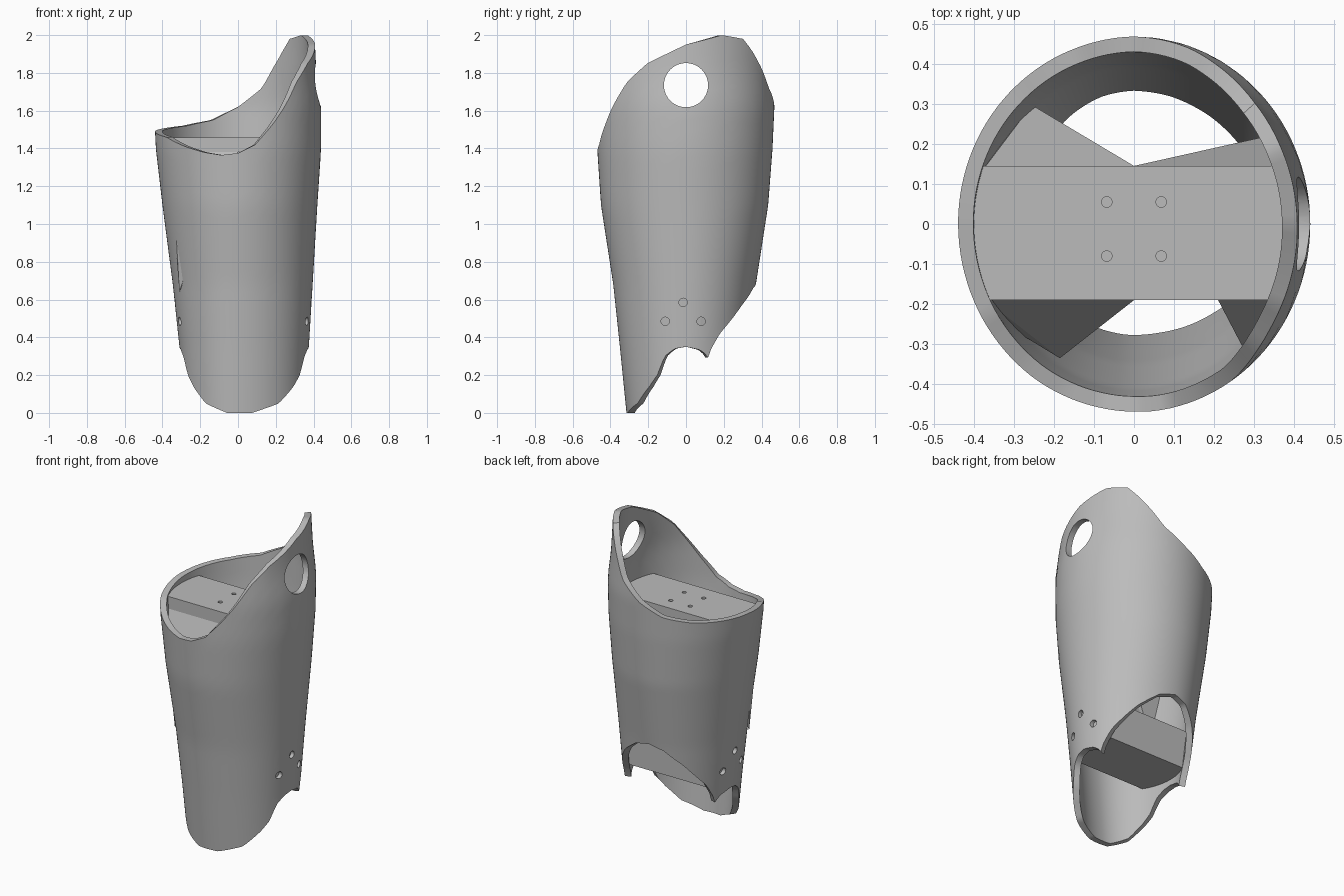
import bpy, bmesh
from math import sin, cos, pi, sqrt, degrees, asin
from mathutils import Matrix, Vector

cube = bpy.data.objects.get("Cube")
if cube:
    bpy.data.objects.remove(cube, do_unlink=True)

grey = bpy.data.materials.new("plain_grey")
grey.use_nodes = True
tone = (0.5, 0.5, 0.5, 1)
grey.diffuse_color = tone
grey.node_tree.nodes["Principled BSDF"].inputs["Base Color"].default_value = tone

THICK = 0.038
# Half widths of the body: height, +x, -x, front, back
PROFILE = [
    (0.0, .355, .28, .315, .30), (.35, .375, .31, .35, .33),
    (.68, .395, .345, .385, .37), (1.1, .42, .40, .45, .435),
    (1.4, .44, .435, .47, .458), (1.62, .44, .445, .47, .468),
    (1.8, .415, .445, .455, .46), (2.0, .405, .445, .44, .45)]
# Rim heights by angle in degrees
TOP = [(-180, 1.49), (-150, 1.46), (-130, 1.41), (-115, 1.38), (-102, 1.365),
       (-90, 1.375), (-78, 1.42), (-65, 1.53), (-53, 1.65), (-43, 1.75),
       (-27, 1.85), (0, 1.95), (25, 2.0), (42, 1.98), (50, 1.92), (60, 1.83),
       (71, 1.72), (90, 1.62), (109, 1.55), (132, 1.52), (180, 1.49)]
BOTTOM = [(-90, 0), (-78, 0), (-53, .05), (-36, .14), (-27, .2), (-19, .3),
          (-10, .34), (0, .35), (12, .335), (17, .32), (22, .285), (24, .34),
          (32, .42), (56, .57), (75, .66), (90, .685)]


def interp(table, key, col=1):
    for lo, hi in zip(table, table[1:]):
        if key <= hi[0]:
            f = max(0, (key - lo[0]) / (hi[0] - lo[0]))
            return lo[col] + f * (hi[col] - lo[col])
    return table[-1][col]


def radii(x_sign, y_sign, z, inset):
    a = interp(PROFILE, z, 1 if x_sign >= 0 else 2) - inset
    b = interp(PROFILE, z, 3 if y_sign < 0 else 4) - inset
    return a, b


def finish(name, bm, smooth=False):
    bmesh.ops.recalc_face_normals(bm, faces=bm.faces)
    mesh = bpy.data.meshes.new(name)
    bm.to_mesh(mesh)
    bm.free()
    mesh.materials.append(grey)
    ob = bpy.data.objects.new(name, mesh)
    bpy.context.collection.objects.link(ob)
    return ob


def activate(ob):
    bpy.ops.object.select_all(action='DESELECT')
    ob.select_set(True)
    bpy.context.view_layer.objects.active = ob


def drill(ob, holes):
    """Cut cylinders given as (centre, radius, depth, axis)."""
    bm = bmesh.new()
    for centre, r, depth, axis in holes:
        turn = Vector(axis).to_track_quat('Z', 'Y').to_matrix().to_4x4()
        bmesh.ops.create_cone(bm, cap_ends=True, segments=40, radius1=r,
                              radius2=r, depth=depth,
                              matrix=Matrix.Translation(centre) @ turn)
    cutter = finish("hole_cutter", bm)
    cutter.hide_render = True
    mod = ob.modifiers.new("holes", 'BOOLEAN')
    mod.operation = 'DIFFERENCE'
    mod.solver = 'EXACT'
    mod.object = cutter
    activate(ob)
    bpy.ops.object.modifier_apply(modifier=mod.name)
    bpy.data.objects.remove(cutter, do_unlink=True)


# Tapered shell with contoured rims
COLS, ROWS = 120, 24
bm = bmesh.new()
loops = []
for i in range(COLS):
    t = -pi + 2 * pi * i / COLS
    c, s = cos(t), sin(t)
    low = interp(BOTTOM, degrees(asin(s)))
    high = interp(TOP, degrees(t))
    column = []
    for inset, steps in ((0, range(ROWS + 1)), (THICK, range(ROWS, -1, -1))):
        for j in steps:
            z = low + (high - low) * j / ROWS
            a, b = radii(c, s, z, inset)
            column.append(bm.verts.new((a * c, b * s, z)))
    loops.append(column)
size = len(loops[0])
for i in range(COLS):
    p, q = loops[i], loops[(i + 1) % COLS]
    for j in range(size):
        k = (j + 1) % size
        bm.faces.new((p[j], q[j], q[k], p[k]))
shell = finish("shell", bm)

# Large side opening and three small fixing holes on each side
holes = [((.42, 0, 1.735), .117, .3, (1, 0, 0))]
for side in (1, -1):
    for y, z in ((-.11, .485), (.08, .485), (-.015, .585)):
        holes.append(((side * .35, y, z), .022, .2, (1, 0, 0)))
drill(shell, holes)
activate(shell)
bpy.ops.object.shade_smooth_by_angle(angle=pi / 5)

# Cross plates whose ends follow the shell wall
FRONT, BACK = -.19, .145


def cross_plate(name, z0, z1, steps=10):
    bm = bmesh.new()
    rings = []
    for z in (z0, z1):
        ring = []
        for side in (1, -1):
            for k in range(steps + 1):
                f = k / steps if side > 0 else 1 - k / steps
                y = FRONT + (BACK - FRONT) * f
                a, b = radii(side, y, z, THICK * .6)
                ring.append(bm.verts.new((side * a * sqrt(1 - (y / b) ** 2), y, z)))
        rings.append(ring)
    n = len(rings[0])
    for k in range(n):
        m = (k + 1) % n
        bm.faces.new((rings[0][k], rings[0][m], rings[1][m], rings[1][k]))
    bm.faces.new(rings[0])
    bm.faces.new(rings[1])
    return finish(name, bm)


upper = cross_plate("upper_plate", 1.38, 1.457)
drill(upper, [((x, y, 1.42), .013, .3, (0, 0, 1))
              for x in (-.068, .068) for y in (-.08, .055)])
cross_plate("lower_block", .39, .64)


# Faceted braces running from the plates to the wall
def brace(name, start, side, y, tip):
    inner = y * .65
    points = [(start, y, 1.38), (side * .37, y, 1.38), (start, inner, 1.38),
              (side * .37, inner, 1.38), (side * .31, y, .64), tip,
              (side * .345, y * 1.25, 1.25)]
    bm = bmesh.new()
    verts = [bm.verts.new(p) for p in points]
    result = bmesh.ops.convex_hull(bm, input=verts)
    loose = [g for g in result["geom_interior"] if isinstance(g, bmesh.types.BMVert)]
    bmesh.ops.delete(bm, geom=loose, context='VERTS')
    finish(name, bm)


brace("back_right_brace", 0, -1, BACK, (-.255, .297, 1.1))
brace("back_left_brace", 0, 1, BACK, (.335, .22, 1.12))
brace("front_right_brace", 0, -1, FRONT, (-.185, -.335, 1.05))
brace("front_left_brace", .21, 1, FRONT, (.27, -.305, 1.2))
